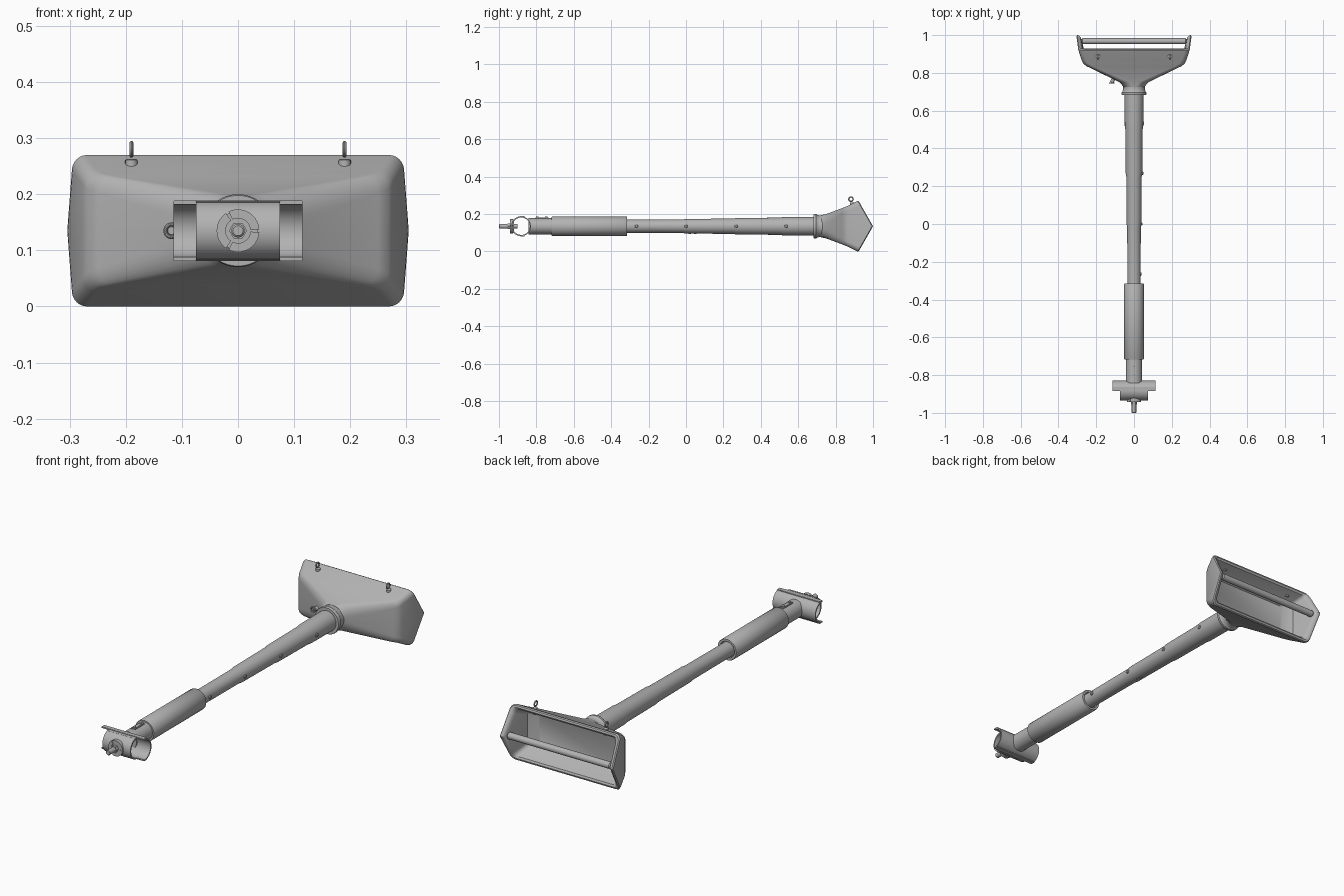
import bpy, bmesh, math
from mathutils import Matrix, Vector

if "Cube" in bpy.data.objects:
    bpy.data.objects.remove(bpy.data.objects["Cube"])

CZ = 0.135  # height of the main axis
mat = bpy.data.materials.new("grey metal")
mat.diffuse_color = (0.45, 0.45, 0.45, 1)
mat.use_nodes = True
mat.node_tree.nodes["Principled BSDF"].inputs["Base Color"].default_value = mat.diffuse_color


def finish(name, bm, angle=35):
    bmesh.ops.recalc_face_normals(bm, faces=bm.faces)
    me = bpy.data.meshes.new(name)
    bm.to_mesh(me)
    bm.free()
    me.materials.append(mat)
    ob = bpy.data.objects.new(name, me)
    bpy.context.collection.objects.link(ob)
    bpy.ops.object.select_all(action='DESELECT')
    ob.select_set(True)
    bpy.context.view_layer.objects.active = ob
    bpy.ops.object.shade_smooth_by_angle(angle=math.radians(angle))
    return ob


def loft(name, rings, cap0=True, cap1=True, closed=False, angle=35):
    """Skin a list of equal-length point rings."""
    bm = bmesh.new()
    vs = [[bm.verts.new(p) for p in r] for r in rings]
    n = len(vs[0])
    pairs = list(zip(vs, vs[1:])) + ([(vs[-1], vs[0])] if closed else [])
    for a, b in pairs:
        for i in range(n):
            j = (i + 1) % n
            bm.faces.new((a[i], a[j], b[j], b[i]))
    if cap0 and not closed:
        bm.faces.new(vs[0])
    if cap1 and not closed:
        bm.faces.new(vs[-1])
    return finish(name, bm, angle)


def turned(name, profile, origin=(0, 0, CZ), axis=(0, 1, 0), n=40, closed=False):
    """Turn a (radius, distance) profile around an axis."""
    q = Vector(axis).to_track_quat('Z', 'Y')
    o = Vector(origin)
    rings = [[o + q @ Vector((r * math.cos(2 * math.pi * i / n),
                              r * math.sin(2 * math.pi * i / n), d))
              for i in range(n)] for r, d in profile]
    return loft(name, rings, closed=closed)


def arc_shell(name, a0, a1, ro, ri, d0, d1, frame, n=28):
    """Curved plate: arc cross-section pushed along the frame's z axis."""
    ang = [math.radians(a0 + (a1 - a0) * i / n) for i in range(n + 1)]
    sec = [(ro * math.cos(a), ro * math.sin(a)) for a in ang]
    sec += [(ri * math.cos(a), ri * math.sin(a)) for a in reversed(ang)]
    return loft(name, [[frame @ Vector((x, y, d)) for x, y in sec] for d in (d0, d1)])


def box(name, centre, size, bevel=0.002):
    bm = bmesh.new()
    bmesh.ops.create_cube(bm, size=1, matrix=Matrix.Translation(centre) @ Matrix.Diagonal((*size, 1)))
    bmesh.ops.bevel(bm, geom=bm.edges[:], offset=bevel, segments=2, affect='EDGES')
    return finish(name, bm)


def eyelet(name, centre, big, small, axis):
    prof = [(big + small * math.cos(t * math.pi / 5), small * math.sin(t * math.pi / 5)) for t in range(10)]
    return turned(name, prof, centre, axis, n=24, closed=True)


def section(w, h, r, y, dip=0.0):
    """Rounded rectangle at depth y; the middle height bulges forward by dip."""
    pts = []
    for k, (sx, sz) in enumerate(((1, 1), (-1, 1), (-1, -1), (1, -1))):
        if k % 2 == 0:  # mid-side point
            pts.append((sx * w, 0))
        for i in range(7):
            a = math.radians(90 * k + 15 * i)
            pts.append((sx * (w - r) + r * math.cos(a), sz * (h - r) + r * math.sin(a)))
    out = []
    for x, z in pts:
        t = 1 - min(abs(z) / h, 1)
        bulge = 1 + (0.035 * t if dip else 0)
        out.append(Vector((x * bulge, y + dip * t, z + CZ)))
    return out


# Lamp hood: one continuous skin, outside then back inside
loft("lamp_hood", [
    section(0.055, 0.060, 0.050, 0.725),
    section(0.075, 0.065, 0.050, 0.750),
    section(0.250, 0.097, 0.030, 0.835),
    section(0.268, 0.102, 0.028, 0.848),
    section(0.277, 0.109, 0.026, 0.865),
    section(0.293, 0.131, 0.025, 0.908, 0.076),
    section(0.294, 0.135, 0.025, 0.918, 0.077),
    section(0.290, 0.132, 0.024, 0.925, 0.075),
    section(0.282, 0.124, 0.022, 0.928, 0.070),
    section(0.273, 0.115, 0.020, 0.923, 0.066),
    section(0.268, 0.110, 0.020, 0.912, 0.062),
    section(0.250, 0.088, 0.020, 0.862),
    section(0.205, 0.072, 0.018, 0.835),
])

# Bar tube across the hood opening
turned("lamp_tube", [(0.010, -0.278), (0.016, -0.272), (0.016, 0.272), (0.010, 0.278)],
       (0, 0.968, CZ), (1, 0, 0), 24)

# Collar behind the hood
turned("neck_collar", [(0.052, 0.682), (0.063, 0.682), (0.065, 0.686), (0.065, 0.696),
                       (0.062, 0.700), (0.058, 0.712), (0.060, 0.735), (0.066, 0.755)])

# Tapered pole with small telescoping steps
turned("pole", [(0.035, -0.33), (0.036, -0.02), (0.039, 0.0), (0.041, 0.25),
                (0.044, 0.27), (0.046, 0.50), (0.049, 0.52), (0.050, 0.70)])

# Thick sleeve and the stub behind it
turned("grip_sleeve", [(0.040, -0.718), (0.050, -0.718), (0.052, -0.715), (0.052, -0.318),
                       (0.050, -0.315), (0.040, -0.315), (0.038, -0.325)])
turned("mount_stub", [(0.043, -0.842), (0.043, -0.71)])

# Screw heads along the right side of the pole
for i, (y, x) in enumerate(((-0.265, 0.035), (0.0, 0.038), (0.268, 0.043), (0.535, 0.048))):
    turned(f"pole_screw_{i}", [(0.009, -0.006), (0.009, 0.003), (0.006, 0.006)],
           (x, y, CZ), (1, 0, 0), 16)
for i, (y, z) in enumerate(((0.02, 0.037), (0.05, 0.038))):
    turned(f"under_screw_{i}", [(0.007, -0.004), (0.007, 0.002), (0.005, 0.004)],
           (0, y, CZ - z), (0, 0, -1), 16)

# Latch plate with two screws on the stub
box("latch_plate", (0, -0.77, CZ + 0.043), (0.022, 0.075, 0.008))
for y in (-0.795, -0.748):
    turned("latch_screw", [(0.007, 0), (0.007, 0.005), (0.004, 0.007)],
           (0, y, CZ + 0.046), (0, 0, 1), 16)

# Cross clamp: wide rear saddle and narrower front cap
CY = -0.882
cross = Matrix.Translation((0, CY, CZ)) @ Matrix(((0, 0, 1), (1, 0, 0), (0, 1, 0))).to_4x4()
arc_shell("clamp_saddle", -92, 92, 0.053, 0.047, -0.115, 0.115, cross)
arc_shell("clamp_cap", 96, 264, 0.053, 0.046, -0.075, 0.075, cross)
for s in (1, -1):
    box("clamp_flange", (0, CY + 0.008, CZ + s * 0.0515), (0.23, 0.022, 0.005), 0.001)
    box("cap_flange", (0, CY - 0.008, CZ + s * 0.0485), (0.15, 0.018, 0.005), 0.001)

# Clamp bolt: split boss, washer, nut and shank
front = Matrix.Translation((0, 0, CZ)) @ Matrix(((1, 0, 0), (0, 0, 1), (0, 1, 0))).to_4x4()
for k in range(3):
    a = 60 + 120 * k
    arc_shell("boss_segment", a - 56, a + 56, 0.038, 0.022, -0.942, -0.925, front, 14)
turned("boss_washer", [(0.035, -0.939), (0.035, -0.92)])
turned("bolt_nut", [(0.016, -0.955), (0.016, -0.935)], n=6)
turned("bolt_shank", [(0.009, -1.0), (0.012, -0.997), (0.012, -0.90)], n=20)

# Hanging eyelets on top of the hood
for s in (1, -1):
    eyelet("top_eyelet", (s * 0.19, 0.882, CZ + 0.145), 0.0115, 0.0035, (1, 0, 0))
    turned("eyelet_base", [(0.011, -0.025), (0.011, 0.004), (0.008, 0.006)],
           (s * 0.19, 0.887, CZ + 0.122), (0, 0, 1), 16)

# Side eyelet near the neck
eyelet("side_eyelet", (-0.118, 0.746, CZ), 0.0115, 0.0035, (0, 1, 0))
turned("side_eyelet_base", [(0.010, -0.012), (0.010, 0.012), (0.007, 0.015)],
       (-0.112, 0.762, CZ), (-0.45, -0.9, 0), 16)
